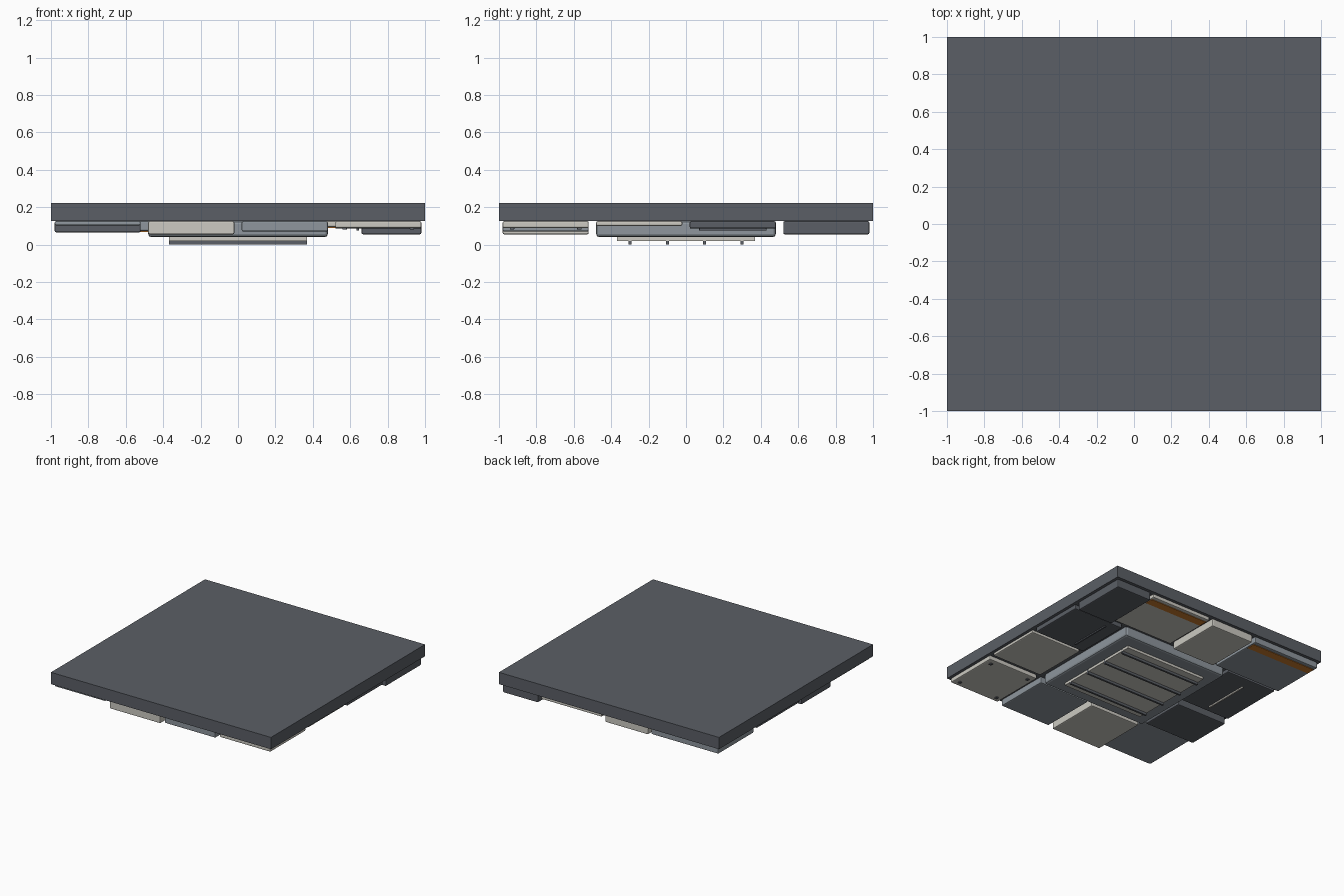
import bpy, bmesh
from mathutils import Vector

if "Cube" in bpy.data.objects:
    bpy.data.objects.remove(bpy.data.objects["Cube"])


def material(name, rgb):
    m = bpy.data.materials.new(name)
    lin = [((c / 255 + 0.055) / 1.055) ** 2.4 for c in rgb]
    m.diffuse_color = (*lin, 1)
    m.use_nodes = True
    m.node_tree.nodes["Principled BSDF"].inputs["Base Color"].default_value = m.diffuse_color
    return m


DARK = material("dark_slate", (91, 95, 102))
MID = material("blue_grey", (142, 150, 157))
LIGHT = material("warm_light_grey", (204, 202, 194))
ORANGE = material("amber", (200, 122, 45))


def box(name, x, y, z, mat, bevel=0.0):
    """Box from (min, max) pairs, optionally with chamfered edges."""
    bm = bmesh.new()
    bmesh.ops.create_cube(bm, size=1)
    for v in bm.verts:
        v.co = Vector([r[0] if c < 0 else r[1] for c, r in zip(v.co, (x, y, z))])
    if bevel:
        bmesh.ops.bevel(bm, geom=bm.edges[:], offset=bevel, segments=2,
                        profile=0.5, affect='EDGES')
    me = bpy.data.meshes.new(name)
    bm.to_mesh(me)
    bm.free()
    me.materials.append(mat)
    ob = bpy.data.objects.new(name, me)
    bpy.context.collection.objects.link(ob)
    return ob


TOP = 0.125
# Base slab
box("base_slab", (-1, 1), (-1, 1), (TOP, 0.222), DARK)

# Hanging panels around the rim: x range, y range, underside height, colour
LO, IN, OUT = (-0.98, -0.52), (-0.48, -0.02), (0.02, 0.48)
HI = (0.52, 0.98)
panels = {
    "front_panel_a": (LO, LO, 0.103, MID),
    "front_panel_b": (IN, LO, 0.055, LIGHT),
    "front_panel_c": (OUT, LO, 0.07, MID),
    "front_panel_d": (HI, LO, 0.088, LIGHT),
    "right_panel_a": (HI, IN, 0.1, LIGHT),
    "right_panel_b": (HI, OUT, 0.085, DARK),
    "left_panel_a": (LO, (-0.48, -0.1), 0.065, DARK),
    "left_panel_b": (LO, (-0.07, 0.48), 0.092, DARK),
    "back_panel_a": ((-0.98, -0.37), HI, 0.072, MID),
    "back_panel_b": ((-0.34, 0.05), HI, 0.06, LIGHT),
    "back_panel_c": ((0.08, 0.63), HI, 0.093, LIGHT),
    "back_panel_d": ((0.66, 0.98), HI, 0.055, DARK),
}
for name, (x, y, z, mat) in panels.items():
    box(name, x, y, (z, TOP), mat, 0.008)

# Amber stripes on two back panels
for name in ("back_panel_a", "back_panel_c"):
    x, y, z, _ = panels[name]
    box(name + "_stripe", (x[0] + 0.01, x[1] - 0.01), (0.88, 0.95),
        (z - 0.004, z + 0.003), ORANGE)

# Thin rods on the dark side panels
box("left_rod", (-0.757, -0.743), (-0.01, 0.38), (0.08, 0.093), LIGHT, 0.003)
box("right_rod", (0.633, 0.647), (0.07, 0.43), (0.075, 0.087), DARK, 0.003)

# Corner bolts
for i, bx in enumerate((0.57, 0.93)):
    for j, by in enumerate((-0.93, -0.57)):
        box(f"bolt_{i}{j}", (bx - 0.012, bx + 0.012), (by - 0.012, by + 0.012),
            (0.08, 0.09), DARK, 0.003)

# Central housing
box("central_housing", (-0.48, 0.48), (-0.48, 0.48), (0.04, TOP), MID, 0.016)

# Vent plate and its fins
box("vent_plate", (-0.37, 0.37), (-0.37, 0.37), (0.02, 0.042), LIGHT)
for i in range(4):
    fy = -0.3 + 0.2 * i
    box(f"vent_fin_{i + 1}", (-0.37, 0.37), (fy - 0.008, fy + 0.008),
        (0, 0.042), DARK)
